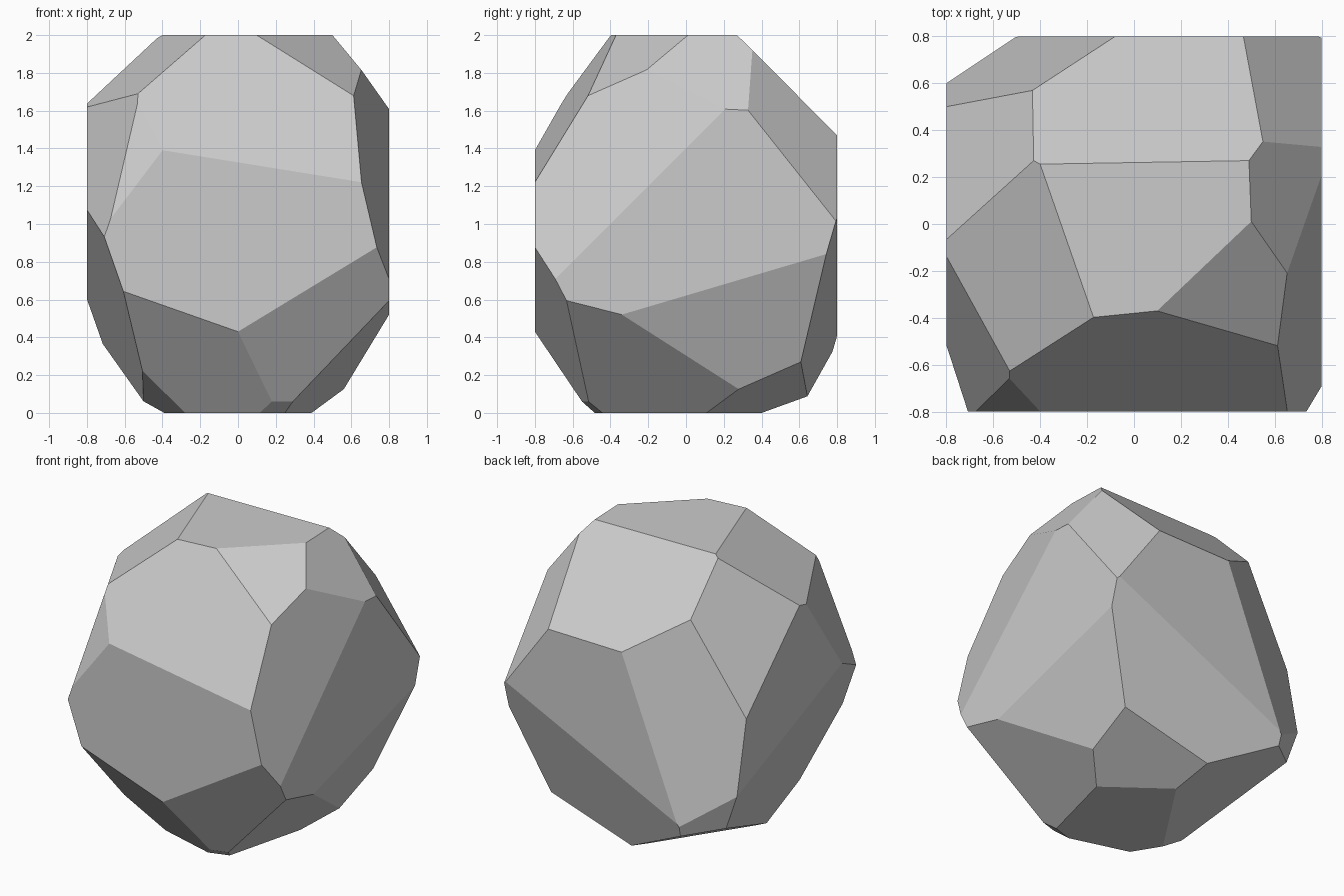
import bpy
import bmesh
from mathutils import Vector, Matrix

if "Cube" in bpy.data.objects:
    bpy.data.objects.remove(bpy.data.objects["Cube"])

# Each chip is a cutting plane: (nx, ny, nz, d); material beyond n.p = d is cut off
UPPER_CHIPS = [
    (0.161, -1.606, 1, 2.611),    # front, upper
    (-1.321, -2.99, 1, 4.31),     # front left corner
    (-0.71, -0.2475, 1, 2.221),   # left, upper
    (-2.86, -1.434, 1, 4.104),    # left front
    (0.479, -0.504, 1, 2.234),    # right front, top
    (1.274, 0.049, 1, 2.6375),    # right, top
    (4.25, -1, 1, 4.80),          # right front side
    (1.385, 1.26, 1, 3.124),      # back right
    (-0.017, 1, 1, 2.262),        # back, upper
    (-1.808, 0.967, 1, 3.019),    # back left, top
    (-2.543, 4.87, 1, 5.56),      # back left side
]
LOWER_CHIPS = [
    (-1, -0.148, -0.35, 0.50),    # left
    (-0.352, -1.23, -1, 0.554),   # front
    (0.608, -1.92, -1, 1.106),    # front right
    (0.31, -1, -1.45, 0.519),     # small front chip
    (-1.8, -1.1, -2.4, 0.911),    # small left chip
    (2.41, 0.296, -1, 1.307),     # right
    (0.99, -0.254, -1, 0.358),    # right, underside
    (0.315, 0.42, -1, 0.168),     # back right, underside
    (0.14, 1, -0.29, 0.611),      # back
    (-0.585, 0.385, -1.35, 0.155),  # back left, underside
    (-1, 1.1, -0.38, 1.232),      # back left corner
]


def chip(bm, nx, ny, nz, d):
    """Slice off everything beyond the plane and cap the cut."""
    n = Vector((nx, ny, nz))
    cut = bmesh.ops.bisect_plane(
        bm, geom=bm.verts[:] + bm.edges[:] + bm.faces[:], dist=1e-5,
        plane_co=n * (d / n.length_squared), plane_no=n.normalized(),
        clear_outer=True)
    edges = [e for e in cut["geom_cut"]
             if isinstance(e, bmesh.types.BMEdge) and e.is_boundary]
    if edges:
        bmesh.ops.contextual_create(bm, geom=edges)


# Block of stone, then chipped on all sides
bm = bmesh.new()
bmesh.ops.create_cube(bm, size=1, matrix=Matrix.Translation((0, 0, 1))
                      @ Matrix.Diagonal((1.6, 1.6, 2, 1)))
for plane in UPPER_CHIPS + LOWER_CHIPS:
    chip(bm, *plane)
bmesh.ops.recalc_face_normals(bm, faces=bm.faces[:])

mesh = bpy.data.meshes.new("rock")
bm.to_mesh(mesh)
bm.free()
rock = bpy.data.objects.new("rock", mesh)
bpy.context.collection.objects.link(rock)
